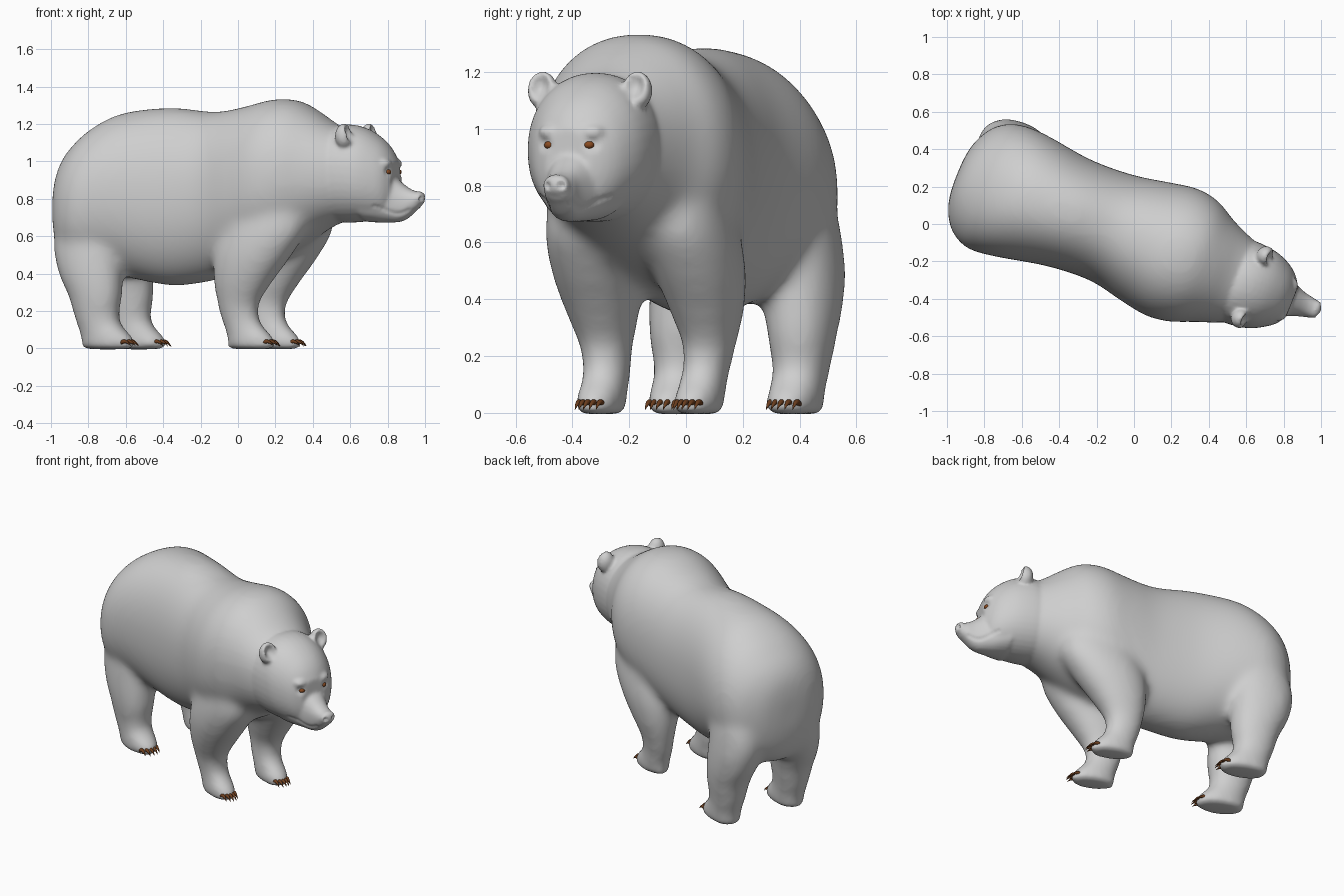
import bpy, bmesh, math
from mathutils import Vector

if "Cube" in bpy.data.objects:
    bpy.data.objects.remove(bpy.data.objects["Cube"])

ANG = math.radians(-22)
FWD = Vector((math.cos(ANG), math.sin(ANG), 0))    # nose direction
LEFT = Vector((-math.sin(ANG), math.cos(ANG), 0))  # animal's left
UP = Vector((0, 0, 1))


def material(name, rgb):
    m = bpy.data.materials.new(name)
    m.use_nodes = True
    m.diffuse_color = (*rgb, 1)
    bsdf = m.node_tree.nodes["Principled BSDF"]
    bsdf.inputs["Base Color"].default_value = (*rgb, 1)
    return m


FUR = material("grey fur", (0.62, 0.62, 0.62))
CLAW = material("brown claw", (0.15, 0.048, 0.013))
EYE = material("amber eye", (0.25, 0.07, 0.015))


def make(name, bm, mat):
    bmesh.ops.recalc_face_normals(bm, faces=bm.faces)
    me = bpy.data.meshes.new(name)
    bm.to_mesh(me)
    bm.free()
    me.materials.append(mat)
    me.shade_smooth()
    ob = bpy.data.objects.new(name, me)
    bpy.context.collection.objects.link(ob)
    return ob


def flow(rows, steps=4):
    """Pass a smooth curve through rows of numbers."""
    pts = [rows[0], *rows, rows[-1]]
    out = []
    for p, q, r, s in zip(pts, pts[1:], pts[2:], pts[3:]):
        for i in range(steps):
            t = i / steps
            out.append([b + .5 * t * (c - a + t * (2 * a - 5 * b + 4 * c - d
                        + t * (3 * (b - c) + d - a)))
                        for a, b, c, d in zip(p, q, r, s)])
    return out + [rows[-1]]


def tube(bm, rings, n=40, power=2.0):
    """Skin a row of superellipse rings: (centre, half axis u, half axis v)."""
    def sp(t):
        return math.copysign(abs(t) ** (2 / power), t)
    rows = []
    for c, u, v in rings:
        angles = [2 * math.pi * k / n for k in range(n)]
        rows.append([bm.verts.new(c + u * sp(math.cos(a)) + v * sp(math.sin(a)))
                     for a in angles])
    for a, b in zip(rows, rows[1:]):
        for k in range(n):
            bm.faces.new((a[k], a[k - 1], b[k - 1], b[k]))
    bm.faces.new(rows[0])
    bm.faces.new(rows[-1][::-1])


def spine(bm, rows, power=2.0):
    """Rows of x, y, half width, bottom, top."""
    tube(bm, [(Vector((x, y, (lo + hi) / 2)), LEFT * w, UP * (hi - lo) / 2)
              for x, y, w, lo, hi in flow(rows)], power=power)


def leg(bm, origin, rows, side):
    """Rows of forward offset, sideways offset, z, half length, half width."""
    tube(bm, [(origin + FWD * f + LEFT * s * side + UP * z, FWD * a, LEFT * b)
              for f, s, z, a, b in flow(rows)], power=2.2)


def blob(bm, centre, f, l, u):
    geo = bmesh.ops.create_uvsphere(bm, u_segments=24, v_segments=16, radius=1)
    for v in geo["verts"]:
        v.co = centre + FWD * f * v.co.x + LEFT * l * v.co.y + UP * u * v.co.z
    return geo["verts"]


def fuse(ob, voxel, rounds):
    """Melt overlapping shells into one soft skin."""
    rm = ob.modifiers.new("Melt", "REMESH")
    rm.mode = "VOXEL"
    rm.voxel_size = voxel
    sm = ob.modifiers.new("Soften", "SMOOTH")
    sm.factor = 0.5
    sm.iterations = rounds
    dg = bpy.context.evaluated_depsgraph_get()
    me = bpy.data.meshes.new_from_object(ob.evaluated_get(dg))
    ob.modifiers.clear()
    ob.data = me
    me.shade_smooth()


def dent(me, point, radius, push):
    for v in me.vertices:
        r = (v.co - point).length / radius
        if r < 1:
            v.co += push * (1 - r * r) ** 2


# Trunk with rump, back and shoulder hump, running into the neck
bm = bmesh.new()
spine(bm, [
    (-.945, .268, .07, .65, .85), (-.932, .263, .165, .54, .95),
    (-.90, .252, .245, .45, 1.03), (-.845, .235, .315, .40, 1.10),
    (-.75, .20, .36, .38, 1.185), (-.60, .15, .352, .38, 1.26),
    (-.35, .06, .308, .335, 1.287), (-.12, -.02, .305, .365, 1.265),
    (.05, -.09, .34, .42, 1.295), (.20, -.15, .367, .47, 1.333),
    (.32, -.20, .348, .53, 1.325), (.42, -.25, .295, .60, 1.27),
    (.52, -.295, .252, .66, 1.20), (.62, -.33, .21, .69, 1.16)], power=2.15)

# Legs
FRONT = Vector((.20, -.15, 0))
HIND = Vector((-.60, .17, 0))
for side in (1, -1):
    leg(bm, FRONT, [
        (-.065, .186, -.005, .138, .076), (-.065, .186, .05, .135, .08),
        (-.095, .186, .10, .116, .079), (-.125, .188, .15, .106, .08),
        (-.135, .196, .24, .115, .09), (-.105, .198, .36, .163, .123),
        (-.05, .195, .5, .215, .148), (.015, .185, .65, .235, .15),
        (.03, .16, .83, .2, .135), (.03, .13, 1.0, .12, .09)], side)
    leg(bm, HIND, [
        (-.012, .225, -.005, .153, .088), (-.012, .225, .05, .15, .092),
        (-.045, .225, .10, .13, .092), (-.075, .225, .16, .122, .098),
        (-.085, .224, .28, .147, .118), (-.115, .216, .4, .176, .134),
        (-.135, .198, .55, .19, .144), (-.12, .175, .72, .175, .138),
        (-.10, .13, .92, .12, .09)], side)
body = make("body", bm, FUR)
fuse(body, .02, 20)

# Head: skull, muzzle, nose and ears added to the body skin
bm = bmesh.new()
bm.from_mesh(body.data)
spine(bm, [
    (.44, -.265, .20, .70, 1.14), (.54, -.30, .23, .675, 1.19),
    (.62, -.33, .23, .673, 1.195), (.70, -.36, .213, .68, 1.168),
    (.77, -.385, .176, .69, 1.118), (.815, -.405, .135, .71, 1.063),
    (.845, -.417, .085, .75, 1.0)], power=2.15)
spine(bm, [
    (.70, -.36, .17, .675, .96), (.76, -.383, .14, .673, .96),
    (.81, -.40, .106, .673, .94), (.86, -.418, .08, .675, .898),
    (.90, -.433, .065, .69, .866), (.93, -.443, .058, .715, .848),
    (.953, -.452, .052, .738, .84), (.972, -.459, .045, .753, .836)], power=2.3)
blob(bm, Vector((.972, -.457, .803)), .028, .05, .038)
for side in (1, -1):
    blob(bm, Vector((.805, -.401, .988)) + LEFT * side * .075, .045, .05, .03)
    # Cupped ear
    ear = blob(bm, Vector((.636, -.338, 1.135)) + LEFT * side * .18, .05, .054, .068)
    mid = sum((v.co for v in ear), Vector()) / len(ear)
    for v in ear:
        r = (v.co - mid - UP * .015).dot(LEFT) / .04
        h = (v.co.z - mid.z - .015) / .05
        if (v.co - mid).dot(FWD) > 0 and r * r + h * h < 1:
            v.co -= FWD * .05 * (1 - r * r - h * h)
skin = make("bear_skin", bm, FUR)
bpy.data.objects.remove(body)
fuse(skin, .01, 7)
bpy.context.view_layer.update()

# Nostrils, eye sockets and mouth line
HEAD = Vector((.815, -.405, 0))
for side in (1, -1):
    dent(skin.data, Vector((.993, -.465, .80)) + LEFT * side * .027, .02, FWD * -.016)
    dent(skin.data, HEAD + UP * .943 + LEFT * side * .078, .045, FWD * -.02)
    for i in range(10):
        t = i / 9
        start = HEAD + FWD * (.12 - .16 * t) + UP * (.74 - .02 * math.sin(t * 4.5)) \
            + LEFT * side
        hit, pos, normal, _ = skin.ray_cast(start, LEFT * -side)
        if hit:
            dent(skin.data, pos, .02, normal * -.004)
skin.data.update()
bpy.context.view_layer.update()

# Eyes seated on the surface
for side, word in ((1, "left"), (-1, "right")):
    start = HEAD + UP * .943 + LEFT * side * .075 + FWD
    hit, pos, _, _ = skin.ray_cast(start, -FWD)
    bm = bmesh.new()
    blob(bm, (pos if hit else start - FWD) - FWD * .007, .016, .019, .014)
    make(word + "_eye", bm, EYE)

# Five curved claws on every paw
for name, origin, f, s, gap in (("front", FRONT, .045, .187, .02),
                                ("hind", HIND, .108, .23, .025)):
    for side, word in ((1, "left"), (-1, "right")):
        bm = bmesh.new()
        for k in range(-2, 3):
            root = origin + LEFT * (s * side + k * gap) + FWD * (f - .005 * k * k)
            rings = []
            for i in range(7):
                t = i / 6
                c = root + FWD * .056 * t + UP * (.032 + .035 * t - .055 * t * t)
                r = .0105 * (1 - t * t) + .001
                rings.append((c, LEFT * r, UP * r))
            tube(bm, rings, n=10)
        make(f"{name}_{word}_claws", bm, CLAW)
